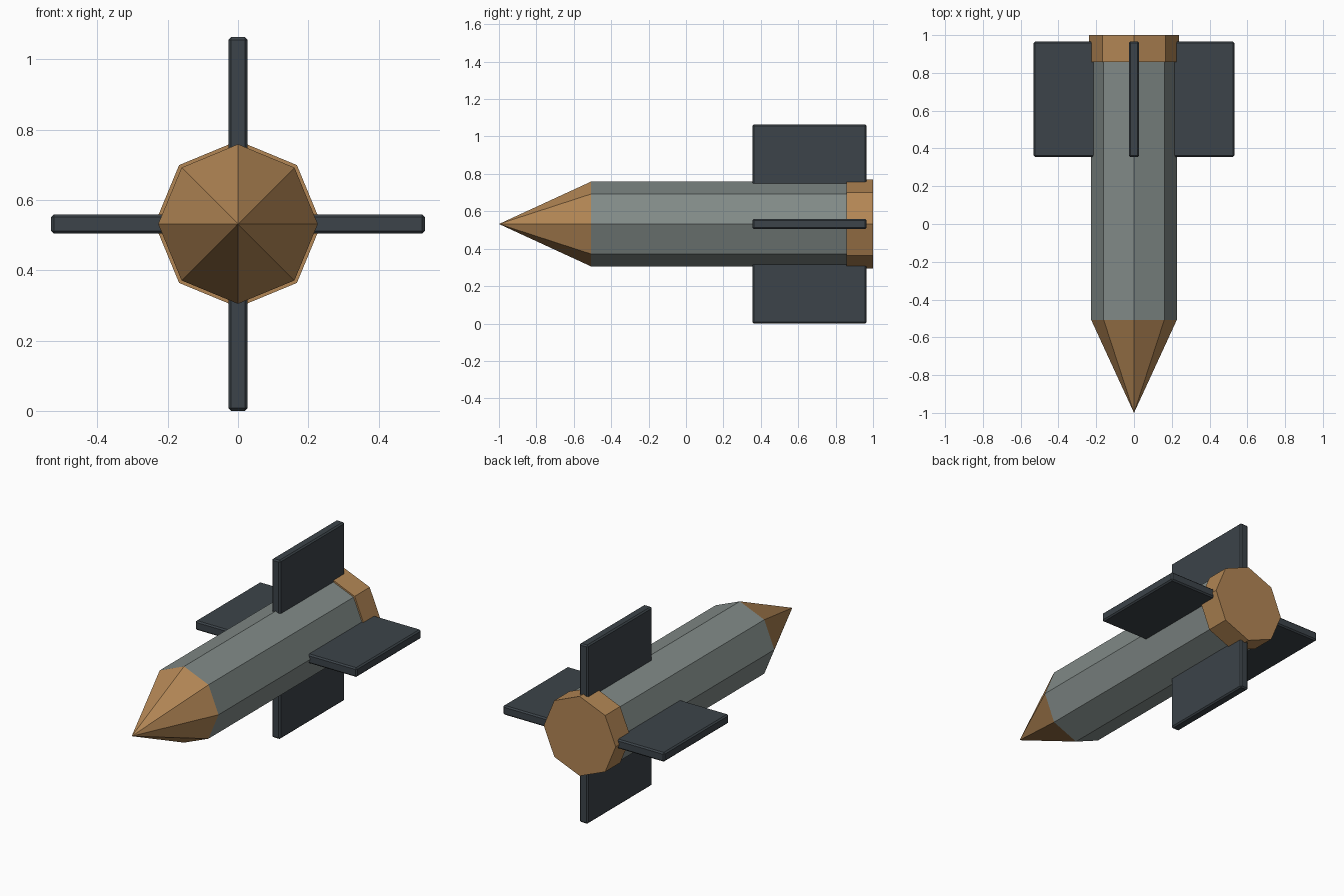
import bpy, bmesh
from math import pi
from mathutils import Matrix

if "Cube" in bpy.data.objects:
    bpy.data.objects.remove(bpy.data.objects["Cube"])

ZC = 0.532  # height of the long axis


def material(name, rgb):
    m = bpy.data.materials.new(name)
    m.diffuse_color = (*rgb, 1)
    m.use_nodes = True
    m.node_tree.nodes["Principled BSDF"].inputs["Base Color"].default_value = m.diffuse_color
    return m


orange = material("orange_brown", (0.45, 0.24, 0.09))
grey = material("grey_green", (0.22, 0.255, 0.245))
dark = material("dark_slate", (0.045, 0.057, 0.067))


def add_object(name, bm, mat):
    mesh = bpy.data.meshes.new(name)
    bm.to_mesh(mesh)
    bm.free()
    mesh.materials.append(mat)
    ob = bpy.data.objects.new(name, mesh)
    ob.location.z = ZC
    bpy.context.collection.objects.link(ob)
    return ob


def octagon(name, y_front, y_back, r_front, r_back, mat):
    """Eight-sided section lying along the y axis."""
    bm = bmesh.new()
    place = Matrix.Translation((0, (y_front + y_back) / 2, 0)) @ Matrix.Rotation(pi / 2, 4, 'X')
    bmesh.ops.create_cone(bm, cap_ends=True, segments=8, radius1=r_back, radius2=r_front,
                          depth=y_back - y_front, matrix=place)
    bmesh.ops.remove_doubles(bm, verts=bm.verts, dist=1e-5)
    return add_object(name, bm, mat)


# Nose cone, hull and tail ring
octagon("nose_cone", -1.0, -0.507, 0.0, 0.227, orange)
octagon("hull", -0.507, 0.858, 0.227, 0.227, grey)
octagon("tail_ring", 0.858, 1.0, 0.237, 0.237, orange)

# Four fins, turned around the long axis
R_IN, R_OUT, Y0, Y1, THICK = 0.17, 0.532, 0.355, 0.966, 0.055
for i, side in enumerate(("right", "top", "left", "bottom")):
    bm = bmesh.new()
    place = (Matrix.Translation(((R_IN + R_OUT) / 2, (Y0 + Y1) / 2, 0))
             @ Matrix.Diagonal((R_OUT - R_IN, Y1 - Y0, THICK, 1)))
    bmesh.ops.create_cube(bm, size=1, matrix=place)
    fin = add_object("fin_" + side, bm, dark)
    fin.rotation_euler.y = -i * pi / 2
    bevel = fin.modifiers.new("edge_chamfer", 'BEVEL')
    bevel.width = 0.008
    bevel.segments = 1
